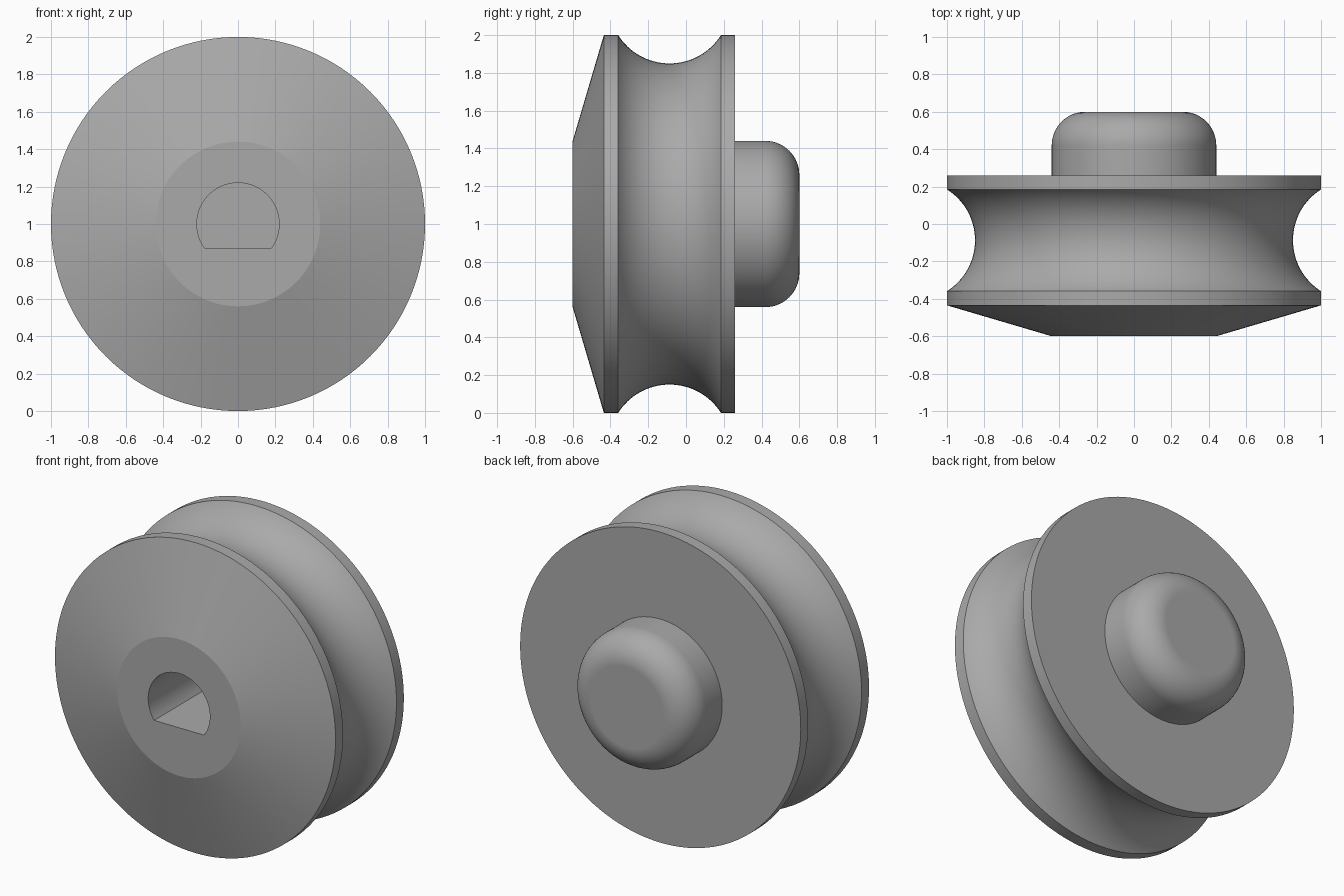
import bpy, bmesh, math
from mathutils import Matrix

cube = bpy.data.objects.get("Cube")
if cube:
    bpy.data.objects.remove(cube, do_unlink=True)

SEGMENTS = 128
AXIS_HEIGHT = 1.0

grey = bpy.data.materials.new("plain_grey")
grey.use_nodes = True
colour = (0.4, 0.4, 0.4, 1)
grey.diffuse_color = colour
grey.node_tree.nodes["Principled BSDF"].inputs["Base Color"].default_value = colour


def arc(y, r, radius, start, end, steps):
    """Points (y, r) along an arc of the profile, angles in degrees from +y."""
    points = []
    for i in range(steps + 1):
        a = math.radians(start + (end - start) * i / steps)
        points.append((y + radius * math.cos(a), r + radius * math.sin(a)))
    return points


def add_object(name, bm):
    bmesh.ops.recalc_face_normals(bm, faces=bm.faces)
    mesh = bpy.data.meshes.new(name)
    bm.to_mesh(mesh)
    bm.free()
    mesh.materials.append(grey)
    obj = bpy.data.objects.new(name, mesh)
    bpy.context.collection.objects.link(obj)
    return obj


def lathe(name, profile):
    """Turn a (y, r) profile around the horizontal y axis and cap both ends."""
    bm = bmesh.new()
    rings = []
    for y, r in profile:
        angles = [math.tau * i / SEGMENTS for i in range(SEGMENTS)]
        rings.append([bm.verts.new((r * math.cos(a), y, AXIS_HEIGHT + r * math.sin(a)))
                      for a in angles])
    for a, b in zip(rings, rings[1:]):
        for i in range(SEGMENTS):
            j = (i + 1) % SEGMENTS
            bm.faces.new((a[i], a[j], b[j], b[i]))
    bm.faces.new(rings[0])
    bm.faces.new(rings[-1])
    return add_object(name, bm)


# Pulley wheel: front cone, rim, round groove, rim, back plate, rounded hub
groove_half, groove_depth, groove_mid = 0.272, 0.15, -0.087
groove_r = (groove_half ** 2 + groove_depth ** 2) / (2 * groove_depth)
half_angle = math.degrees(math.asin(groove_half / groove_r))
profile = [(-0.6, 0.44), (-0.435, 1.0)]
profile += arc(groove_mid, 1 - groove_depth + groove_r, groove_r,
               270 - half_angle, 270 + half_angle, 32)
profile += [(0.26, 1.0), (0.26, 0.44)]
profile += arc(0.42, 0.26, 0.18, 90, 0, 16)
wheel = lathe("grooved_wheel", profile)

# D-shaped shaft socket cut into the front
bore, flat, depth = 0.22, -0.13, 0.9
bm = bmesh.new()
start = math.asin(flat / bore)
sweep = math.pi - 2 * start
steps = 64
outline = []
for i in range(steps + 1):
    a = start + sweep * i / steps
    outline.append(bm.verts.new((bore * math.cos(a), -0.7, AXIS_HEIGHT + bore * math.sin(a))))
face = bm.faces.new(outline)
result = bmesh.ops.extrude_face_region(bm, geom=[face])
moved = [v for v in result["geom"] if isinstance(v, bmesh.types.BMVert)]
bmesh.ops.translate(bm, verts=moved, vec=(0, depth + 0.1, 0))
cutter = add_object("socket_cutter", bm)
cutter.hide_render = True

cut = wheel.modifiers.new("shaft_socket", "BOOLEAN")
cut.operation = "DIFFERENCE"
cut.solver = "EXACT"
cut.object = cutter
bpy.ops.object.select_all(action="DESELECT")
wheel.select_set(True)
bpy.context.view_layer.objects.active = wheel
bpy.ops.object.modifier_apply(modifier=cut.name)
bpy.data.objects.remove(cutter, do_unlink=True)

# Smooth curves with crisp edges and flat caps
bpy.ops.object.shade_smooth_by_angle(angle=math.radians(14))
weighted = wheel.modifiers.new("flat_caps", "WEIGHTED_NORMAL")
weighted.keep_sharp = True
